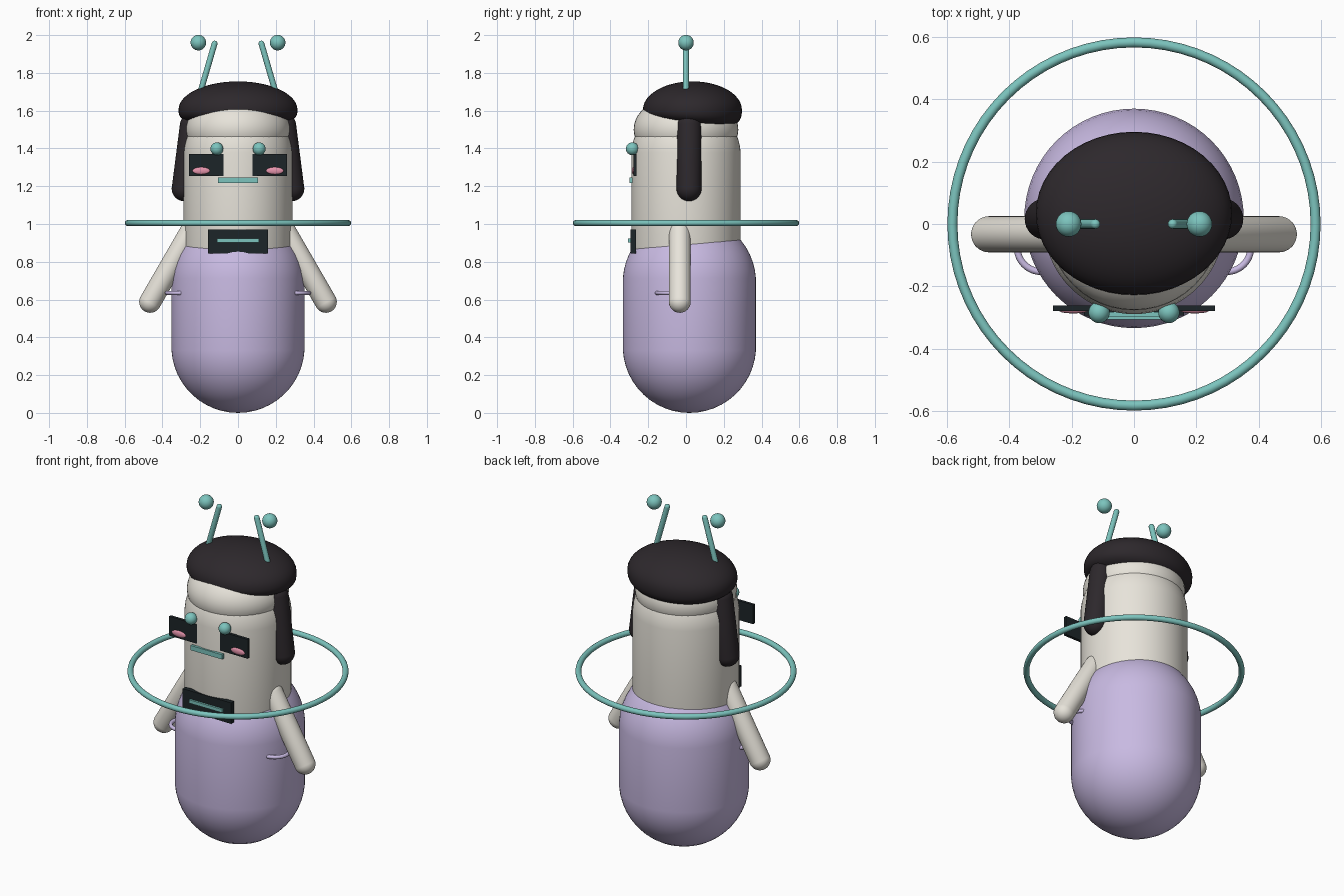
import bpy
import math
from mathutils import Vector

if "Cube" in bpy.data.objects:
    bpy.data.objects.remove(bpy.data.objects["Cube"])


def material(name, color):
    m = bpy.data.materials.new(name)
    m.diffuse_color = (*color, 1)
    m.use_nodes = True
    m.node_tree.nodes["Principled BSDF"].inputs["Base Color"].default_value = m.diffuse_color
    return m


LILAC = material("lilac", (0.58, 0.49, 0.76))
CREAM = material("cream", (0.80, 0.77, 0.70))
BLACK = material("hair_black", (0.026, 0.021, 0.025))
PANEL = material("panel_black", (0.012, 0.018, 0.021))
TEAL = material("teal", (0.20, 0.55, 0.51))
PINK = material("pink", (0.80, 0.30, 0.42))


def finish(name, mat, smooth=True):
    ob = bpy.context.object
    ob.name = name
    ob.data.materials.append(mat)
    if smooth:
        bpy.ops.object.shade_smooth_by_angle(angle=math.radians(40))
    return ob


def ellipsoid(name, loc, size, mat):
    bpy.ops.mesh.primitive_uv_sphere_add(segments=48, ring_count=24, location=loc)
    bpy.context.object.scale = size
    bpy.ops.object.transform_apply(location=False, rotation=False)
    return finish(name, mat)


def box(name, x, y, z, mat):
    bpy.ops.mesh.primitive_cube_add(size=1, location=[sum(a) / 2 for a in (x, y, z)])
    bpy.context.object.scale = [a[1] - a[0] for a in (x, y, z)]
    return finish(name, mat, False)


def torus(name, loc, major, minor, mat):
    bpy.ops.mesh.primitive_torus_add(location=loc, major_radius=major, minor_radius=minor,
                                     major_segments=72, minor_segments=16)
    return finish(name, mat)


def capsule(name, a, b, r, mat, segments=48):
    # A sphere whose two halves are pulled apart to sit at points a and b
    a, b = Vector(a), Vector(b)
    axis = b - a
    bpy.ops.mesh.primitive_uv_sphere_add(segments=segments, ring_count=25, radius=r, location=a)
    ob = bpy.context.object
    for v in ob.data.vertices:
        if v.co.z > 0:
            v.co.z += axis.length
    ob.rotation_euler = axis.to_track_quat('Z', 'Y').to_euler()
    return finish(name, mat)


# Body and head
capsule("body", (0, 0.018, 0.353), (0, 0.018, 0.69), 0.353, LILAC, 64)
capsule("head", (0, 0, 0.90), (0, 0, 1.36), 0.29, CREAM, 64)
ellipsoid("forehead", (0, 0, 1.50), (0.277, 0.277, 0.19), CREAM)

# Hair cap: domed top, fuller underside that rises towards the front
hair = ellipsoid("hair_cap", (0, 0.034, 1.605), (1, 1, 1), BLACK)
for v in hair.data.vertices:
    x, y, z = v.co
    if z < 0:
        r = min(1, math.hypot(x, y))
        k = (1 - abs(z) ** 2.8) ** (1 / 2.8) / r if r > 1e-4 else 1
        x, y = x * k, y * k
        v.co = (x * 0.315, y * 0.262, z * (0.095 + 0.025 * y))
    else:
        v.co = (x * 0.315, y * 0.262, z * 0.15)

# Halo ring around the neck
torus("waist_ring", (0, 0, 1.005), 0.583, 0.016, TEAL)

# Face and chest panels
box("face_panel", (-0.26, 0.26), (-0.279, -0.262), (1.255, 1.37), PANEL)
box("mouth", (-0.105, 0.105), (-0.299, -0.283), (1.217, 1.245), TEAL)
box("chest_panel", (-0.16, 0.16), (-0.294, -0.266), (0.845, 0.97), PANEL)
box("chest_bar", (-0.11, 0.11), (-0.306, -0.29), (0.902, 0.922), TEAL)

# Paired parts
for side, s in (("left", -1), ("right", 1)):
    capsule(side + "_side_lock", (s * 0.285, 0.016, 1.187), (s * 0.242, 0.016, 1.52), 0.066, BLACK, 32)
    capsule(side + "_arm", (s * 0.465, -0.033, 0.588), (s * 0.25, -0.033, 0.96), 0.058, CREAM, 32)
    capsule(side + "_antenna", (s * 0.21, 0, 1.66), (s * 0.124, 0, 1.955), 0.0155, TEAL, 16)
    ellipsoid(side + "_antenna_ball", (s * 0.21, 0, 1.96), (0.041,) * 3, TEAL)
    ellipsoid(side + "_eye", (s * 0.112, -0.284, 1.398), (0.034,) * 3, TEAL)
    ellipsoid(side + "_cheek", (s * 0.195, -0.278, 1.282), (0.046, 0.009, 0.019), PINK)
    torus(side + "_pocket_loop", (s * 0.297, -0.075, 0.635), 0.078, 0.011, LILAC)
